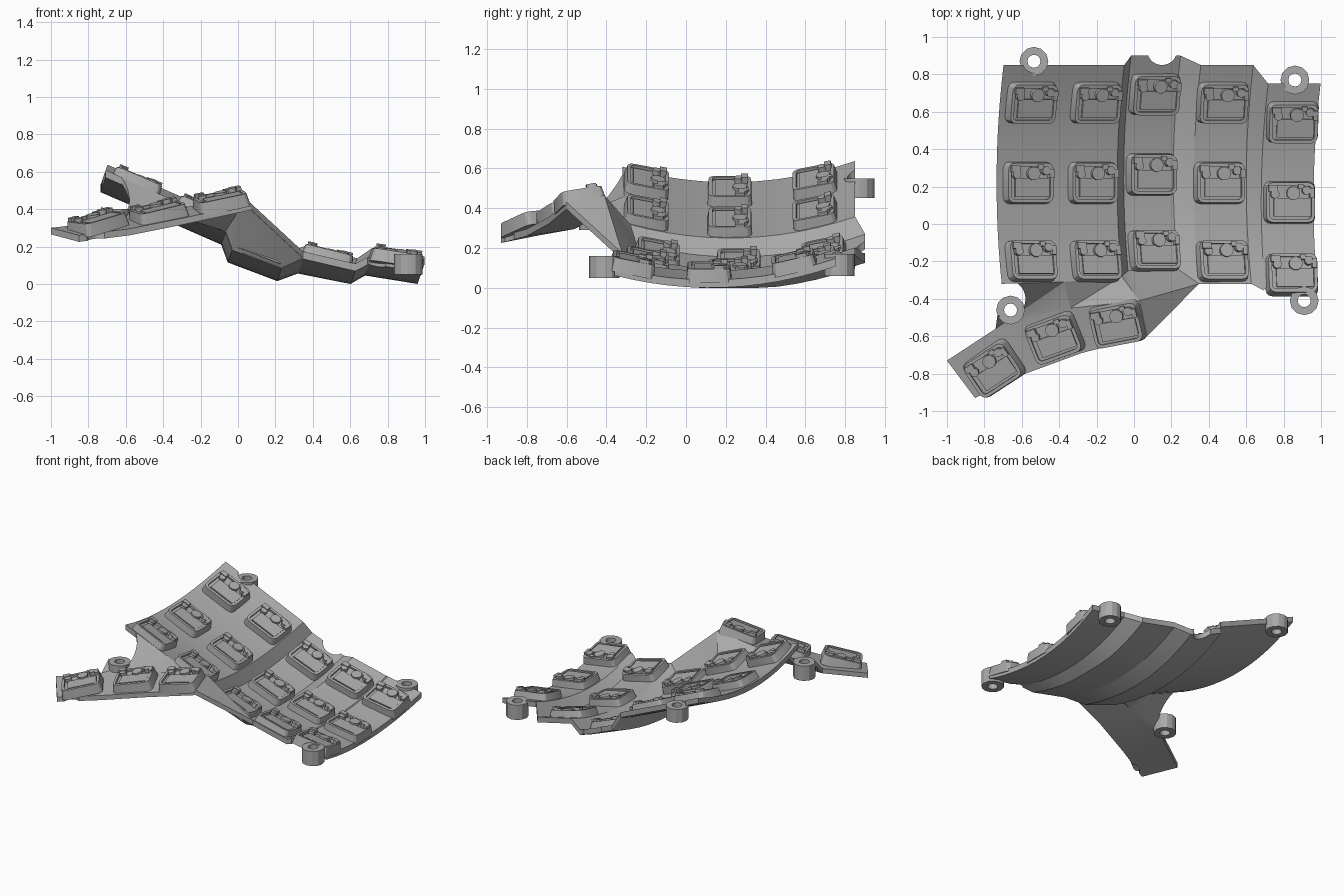
import bpy, bmesh, math
from mathutils import Matrix, Vector

cube = bpy.data.objects.get("Cube")
if cube:
    bpy.data.objects.remove(cube, do_unlink=True)

grey = bpy.data.materials.new("light_grey")
grey.use_nodes = True
grey.diffuse_color = (0.4, 0.4, 0.4, 1)
grey.node_tree.nodes["Principled BSDF"].inputs["Base Color"].default_value = (0.4, 0.4, 0.4, 1)

CURL = 0.27   # how strongly the columns cup upwards
LEAN = 0.35   # sideways drift as they rise


def finish(bm, name):
    bmesh.ops.recalc_face_normals(bm, faces=list(bm.faces))
    mesh = bpy.data.meshes.new(name)
    bm.to_mesh(mesh)
    bm.free()
    mesh.materials.append(grey)
    ob = bpy.data.objects.new(name, mesh)
    bpy.context.collection.objects.link(ob)
    return ob


def activate(ob):
    bpy.ops.object.select_all(action='DESELECT')
    ob.select_set(True)
    bpy.context.view_layer.objects.active = ob


def smooth(ob):
    activate(ob)
    bpy.ops.object.shade_smooth_by_angle(angle=math.radians(25))


def thicken(bm, depth):
    """Close an open sheet downwards, never below the floor."""
    faces = [list(f.verts) for f in bm.faces]
    rim = [list(e.verts) for e in bm.edges if e.is_boundary]
    under = {v: bm.verts.new((v.co.x, v.co.y, max(0, v.co.z - depth)))
             for v in list(bm.verts)}
    for verts in faces:
        bm.faces.new([under[v] for v in reversed(verts)])
    for a, b in rim:
        bm.faces.new((a, b, under[b], under[a]))


def cut(ob, spots):
    """Cut upright round holes (x, y, radius) through an object."""
    bm = bmesh.new()
    for x, y, r in spots:
        bmesh.ops.create_cone(bm, cap_ends=True, segments=28, radius1=r, radius2=r,
                              depth=3, matrix=Matrix.Translation((x, y, 0)))
    cutter = finish(bm, "hole_cutter")
    cutter.hide_render = True
    activate(ob)
    mod = ob.modifiers.new("holes", 'BOOLEAN')
    mod.operation, mod.solver, mod.object = 'DIFFERENCE', 'EXACT', cutter
    bpy.ops.object.modifier_apply(modifier=mod.name)
    bpy.data.objects.remove(cutter, do_unlink=True)


def loft(bm, outlines, ring=False):
    """Skin between equal outlines; cap the ends, or join them into a ring."""
    loops = [[bm.verts.new(p) for p in line] for line in outlines]
    pairs = list(zip(loops, loops[1:]))
    if ring:
        pairs.append((loops[-1], loops[0]))
    else:
        bm.faces.new(loops[0])
        bm.faces.new(loops[-1])
    for a, b in pairs:
        for i in range(len(a)):
            bm.faces.new((a[i - 1], a[i], b[i], b[i - 1]))


# Screw rings: x, y, bottom, top
rings = [(-0.535, 0.87, 0.45, 0.55), (0.86, 0.77, 0.06, 0.17),
         (0.91, -0.41, 0.05, 0.16), (-0.66, -0.46, 0.29, 0.40)]
ring_holes = [(x, y, 0.06) for x, y, low, high in rings]

# Cupped column shell, stations across x: x, z, bend centre, front, back
stations = [(-0.735, 0.53, 0.22, -0.32, 0.85), (-0.40, 0.385, 0.22, -0.31, 0.85),
            (-0.09, 0.25, 0.22, -0.28, 0.85), (-0.055, 0.155, 0.25, -0.25, 0.90),
            (0.21, 0.055, 0.26, -0.24, 0.90), (0.32, 0.095, 0.22, -0.32, 0.85),
            (0.60, 0.03, 0.22, -0.32, 0.85), (0.68, 0.085, 0.12, -0.36, 0.75),
            (0.96, 0.04, 0.12, -0.36, 0.75)]
ROWS = 12
bm = bmesh.new()
grid = []
for x, z, mid, front, back in stations:
    line = []
    for i in range(ROWS + 1):
        y = front + (back - front) * i / ROWS
        rise = CURL * (y - mid) ** 2
        line.append(bm.verts.new((x + LEAN * rise, y, z + rise)))
    grid.append(line)
front_edge = [line[0].co.copy() for line in grid]
for a, b in zip(grid, grid[1:]):
    for i in range(ROWS):
        bm.faces.new((a[i], b[i], b[i + 1], a[i + 1]))
thicken(bm, 0.04)
shell = finish(bm, "column_shell")
cut(shell, ring_holes[:3] + [(0.15, 0.93, 0.08), (0.74, -0.39, 0.06)])
smooth(shell)

# Thumb plate and the web joining it to the columns
pts = {"a": (-1, -0.73, 0.30), "b": (-0.85, -0.93, 0.26), "c": (-0.58, -0.80, 0.295),
       "d": (-0.28, -0.69, 0.355), "e": (0.07, -0.60, 0.43), "f": (-0.74, -0.56, 0.33),
       "g": (-0.34, -0.45, 0.40), "h": (0.03, -0.41, 0.465)}
pts.update(zip("ijklmn", front_edge))
bm = bmesh.new()
web = {k: bm.verts.new(p) for k, p in pts.items()}
for face in "abc acf cdg cgf deh dhg fgj fji ghk gkj hlk hml hnm hen".split():
    bm.faces.new([web[k] for k in face])
thicken(bm, 0.035)
plate = finish(bm, "thumb_plate")
cut(plate, [(-0.68, -0.40, 0.10), (-0.74, -0.93, 0.07)])
smooth(plate)


def rounded(frame, width, length, radius, z):
    """Rounded rectangle outline in a local frame."""
    line = []
    for i in range(16):
        quarter, step = divmod(i, 4)
        angle = math.pi / 2 * (quarter + step / 3)
        sx = 1 if quarter in (0, 3) else -1
        sy = 1 if quarter < 2 else -1
        line.append(frame @ Vector((sx * (width / 2 - radius) + radius * math.cos(angle),
                                    sy * (length / 2 - radius) + radius * math.sin(angle), z)))
    return line


def box(bm, frame, centre, size):
    bmesh.ops.create_cube(bm, size=1, matrix=frame @ Matrix.Translation(centre)
                          @ Matrix.Diagonal((*size, 1)))


def post(bm, frame, x, y, radius, top):
    bmesh.ops.create_cone(bm, cap_ends=True, segments=18, radius1=radius, radius2=radius,
                          depth=top, matrix=frame @ Matrix.Translation((x, y, top / 2)))


def socket(bm, origin, slope_x, slope_y, turn=0.0):
    """One switch socket lying on a sloping surface."""
    c, s = math.cos(turn), math.sin(turn)
    ex = Vector((c, s, slope_x * c + slope_y * s)).normalized()
    ez = ex.cross(Vector((-s, c, slope_y * c - slope_x * s))).normalized()
    frame = Matrix((ex, ez.cross(ex), ez)).transposed().to_4x4()
    frame.translation = origin
    # Tapered housing with a sunken top
    loft(bm, [rounded(frame, 0.285, 0.23, 0.035, -0.02),
              rounded(frame, 0.262, 0.212, 0.035, 0.05),
              rounded(frame, 0.226, 0.176, 0.02, 0.05),
              rounded(frame, 0.226, 0.176, 0.02, 0.035)])
    # Switch clip seat, pin posts and corner lugs
    box(bm, frame, (0.01, -0.025, 0.035), (0.20, 0.10, 0.022))
    post(bm, frame, 0.015, 0.05, 0.036, 0.058)
    post(bm, frame, -0.085, 0.045, 0.023, 0.062)
    post(bm, frame, 0.085, 0.065, 0.023, 0.066)
    box(bm, frame, (-0.095, 0.075, 0.045), (0.05, 0.035, 0.045))
    box(bm, frame, (0.115, 0.05, 0.045), (0.025, 0.05, 0.045))
    box(bm, frame, (0.055, 0.085, 0.04), (0.03, 0.025, 0.04))


# Finger sockets, three per column: x, bend centre, z, sideways slope, front offset
columns = [(-0.57, 0.22, 0.465, -0.43, -0.42), (-0.225, 0.22, 0.31, -0.43, -0.42),
           (0.09, 0.265, 0.105, -0.38, -0.41), (0.455, 0.22, 0.066, -0.25, -0.42),
           (0.83, 0.115, 0.064, -0.15, -0.385)]
bm = bmesh.new()
for x, mid, z, slope, nearest in columns:
    for dy in (nearest, 0, 0.43):
        rise = CURL * dy * dy
        socket(bm, Vector((x + LEAN * rise, mid + dy, z + rise)), slope, 2 * CURL * dy)
for v in bm.verts:
    v.co.z = max(v.co.z, 0)
smooth(finish(bm, "finger_sockets"))

# Thumb sockets: position and turn
bm = bmesh.new()
for spot, turn in (((-0.09, -0.535, 0.425), 11), ((-0.425, -0.61, 0.365), 20),
                   ((-0.75, -0.775, 0.31), 33)):
    socket(bm, Vector(spot), 0.17, 0.2, math.radians(turn))
smooth(finish(bm, "thumb_sockets"))

# Screw rings with a rectangular section
for n, (x, y, low, high) in enumerate(rings):
    bm = bmesh.new()
    loft(bm, [rounded(Matrix.Translation((x, y, 0)), 2.001 * r, 2.001 * r, r, z)
              for r, z in ((0.035, low), (0.077, low), (0.077, high), (0.035, high))],
         ring=True)
    smooth(finish(bm, f"screw_ring_{n + 1}"))
